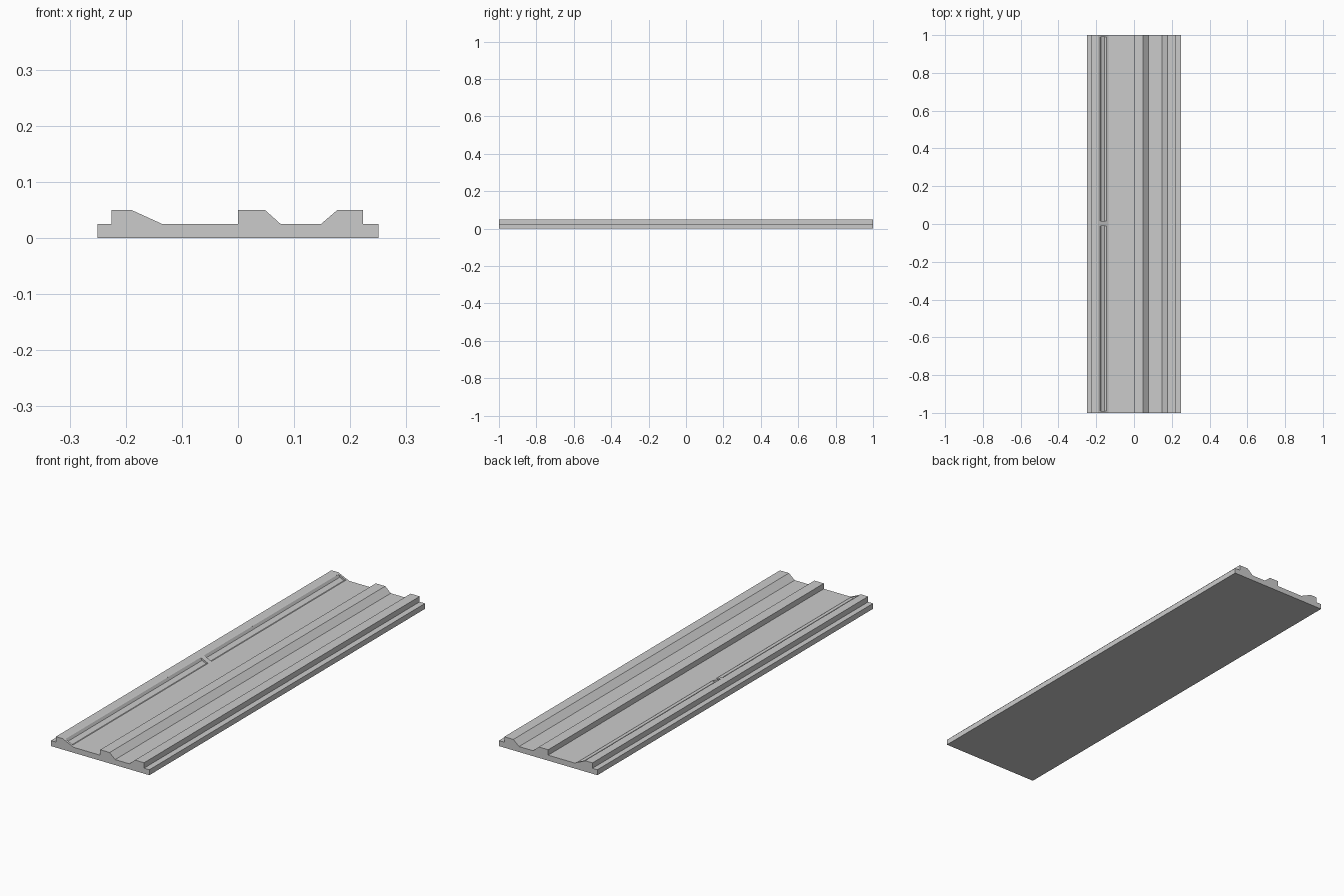
import bpy, bmesh

if "Cube" in bpy.data.objects:
    bpy.data.objects.remove(bpy.data.objects["Cube"])


def prism(name, profile, y0, y1):
    """Extrude an x-z profile along y."""
    bm = bmesh.new()
    face = bm.faces.new([bm.verts.new((x, y0, z)) for x, z in profile])
    ext = bmesh.ops.extrude_face_region(bm, geom=[face])
    moved = [v for v in ext["geom"] if isinstance(v, bmesh.types.BMVert)]
    bmesh.ops.translate(bm, verts=moved, vec=(0, y1 - y0, 0))
    bmesh.ops.recalc_face_normals(bm, faces=bm.faces)
    mesh = bpy.data.meshes.new(name)
    bm.to_mesh(mesh)
    bm.free()
    ob = bpy.data.objects.new(name, mesh)
    bpy.context.collection.objects.link(ob)
    return ob


# Moulded panel with stepped edges, a centre rib and sloped rails
panel = prism("trim_panel", [
    (-0.25, 0), (0.25, 0), (0.25, 0.025), (0.223, 0.025), (0.223, 0.05),
    (0.177, 0.05), (0.148, 0.025), (0.076, 0.025), (0.048, 0.05), (0, 0.05),
    (0, 0.025), (-0.135, 0.025), (-0.19, 0.05), (-0.225, 0.05),
    (-0.225, 0.025), (-0.25, 0.025)], -1, 1)

# Two long slots sunk into the left slope
slot = [(-0.183, 0.0468), (-0.176, 0.035), (-0.155, 0.0255), (-0.145, 0.0295),
        (-0.14, 0.06), (-0.178, 0.06)]
for i, (y0, y1) in enumerate([(-0.99, -0.01), (0.015, 0.99)]):
    cutter = prism(f"slot_cutter_{i}", slot, y0, y1)
    cutter.hide_render = True
    mod = panel.modifiers.new("slot", "BOOLEAN")
    mod.operation = "DIFFERENCE"
    mod.solver = "EXACT"
    mod.object = cutter
    bpy.context.view_layer.objects.active = panel
    bpy.ops.object.modifier_apply(modifier=mod.name)
    bpy.data.objects.remove(cutter)
